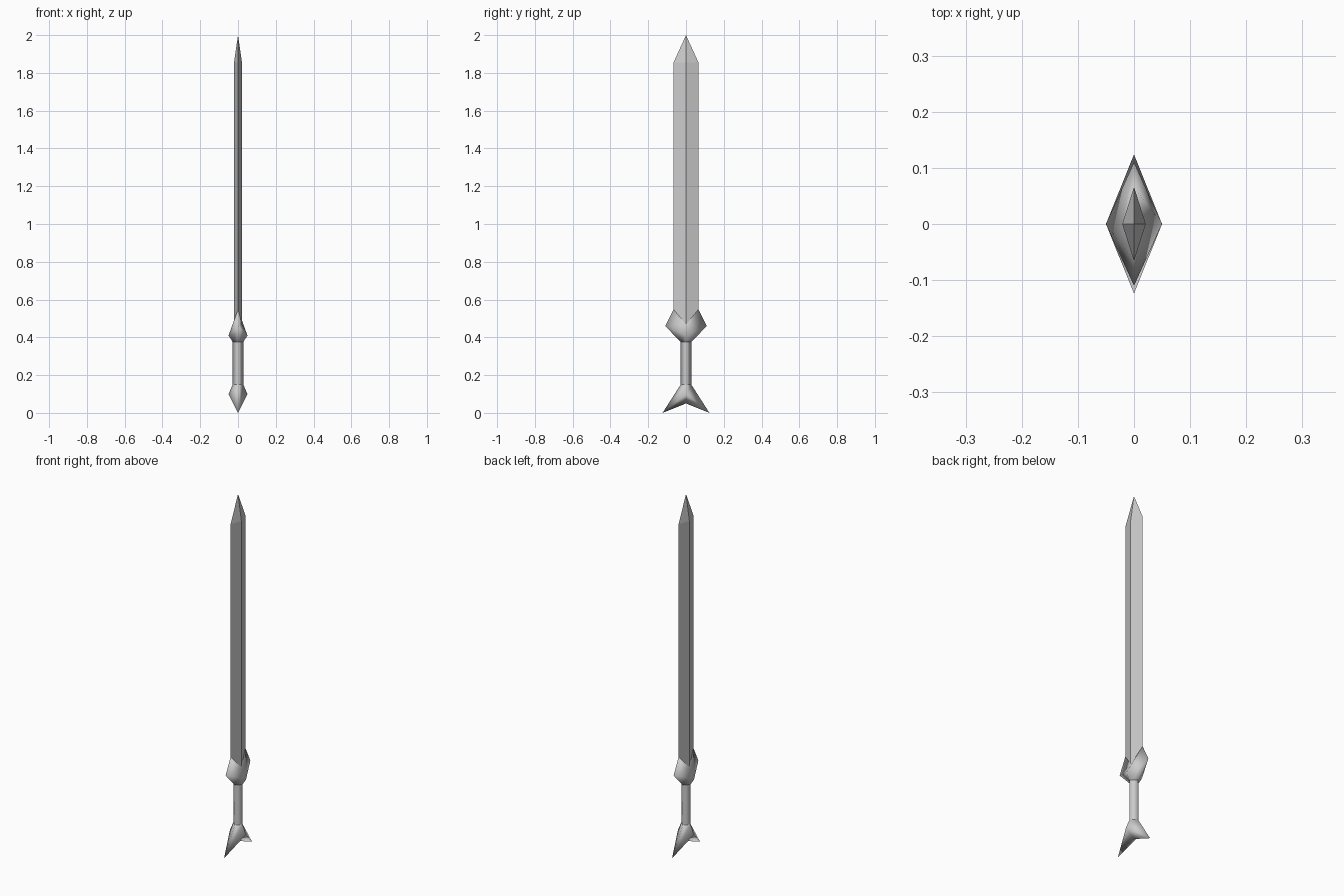
import bpy

if "Cube" in bpy.data.objects:
    bpy.data.objects.remove(bpy.data.objects["Cube"])


def diamond(x, zx, y, zy):
    """Four-cornered ring; side corners at height zx, edge corners at zy."""
    return [(x, 0, zx), (0, y, zy), (-x, 0, zx), (0, -y, zy)]


def loft(name, rings, top=None, bottom=None, smooth=True):
    """Skin diamond rings from low to high, closing with apex points."""
    verts = [v for r in rings for v in diamond(*r)]
    faces = []
    for k in range(len(rings) - 1):
        a, b = 4 * k, 4 * k + 4
        faces += [(a + i, a + (i + 1) % 4, b + (i + 1) % 4, b + i) for i in range(4)]
    last = 4 * len(rings) - 4
    if top is not None:
        verts.append((0, 0, top))
        n = len(verts) - 1
        faces += [(last + i, last + (i + 1) % 4, n) for i in range(4)]
    if bottom is not None:
        verts.append((0, 0, bottom))
        n = len(verts) - 1
        faces += [((i + 1) % 4, i, n) for i in range(4)]
    mesh = bpy.data.meshes.new(name)
    mesh.from_pydata(verts, [], faces)
    mesh.polygons.foreach_set("use_smooth", [smooth] * len(faces))
    obj = bpy.data.objects.new(name, mesh)
    bpy.context.collection.objects.link(obj)
    return obj


# Shared rings where the parts meet
blade_root = (0.021, 0.468, 0.066, 0.548)
grip_top = (0.028, 0.375, 0.028, 0.375)
grip_bottom = (0.028, 0.15, 0.028, 0.15)

# Flat-faced blade with a pointed tip
loft("blade", [blade_root, (0.021, 1.855, 0.066, 1.855)], top=2.0, smooth=False)

# Guard flaring out and cupping the blade root in a V
loft("guard", [grip_top, (0.05, 0.41, 0.11, 0.46), blade_root])

# Grip
loft("grip", [grip_bottom, grip_top])

# Fishtail pommel with a hollowed underside
loft("pommel", [(0.05, 0.10, 0.124, 0.0), grip_bottom], bottom=0.05)
